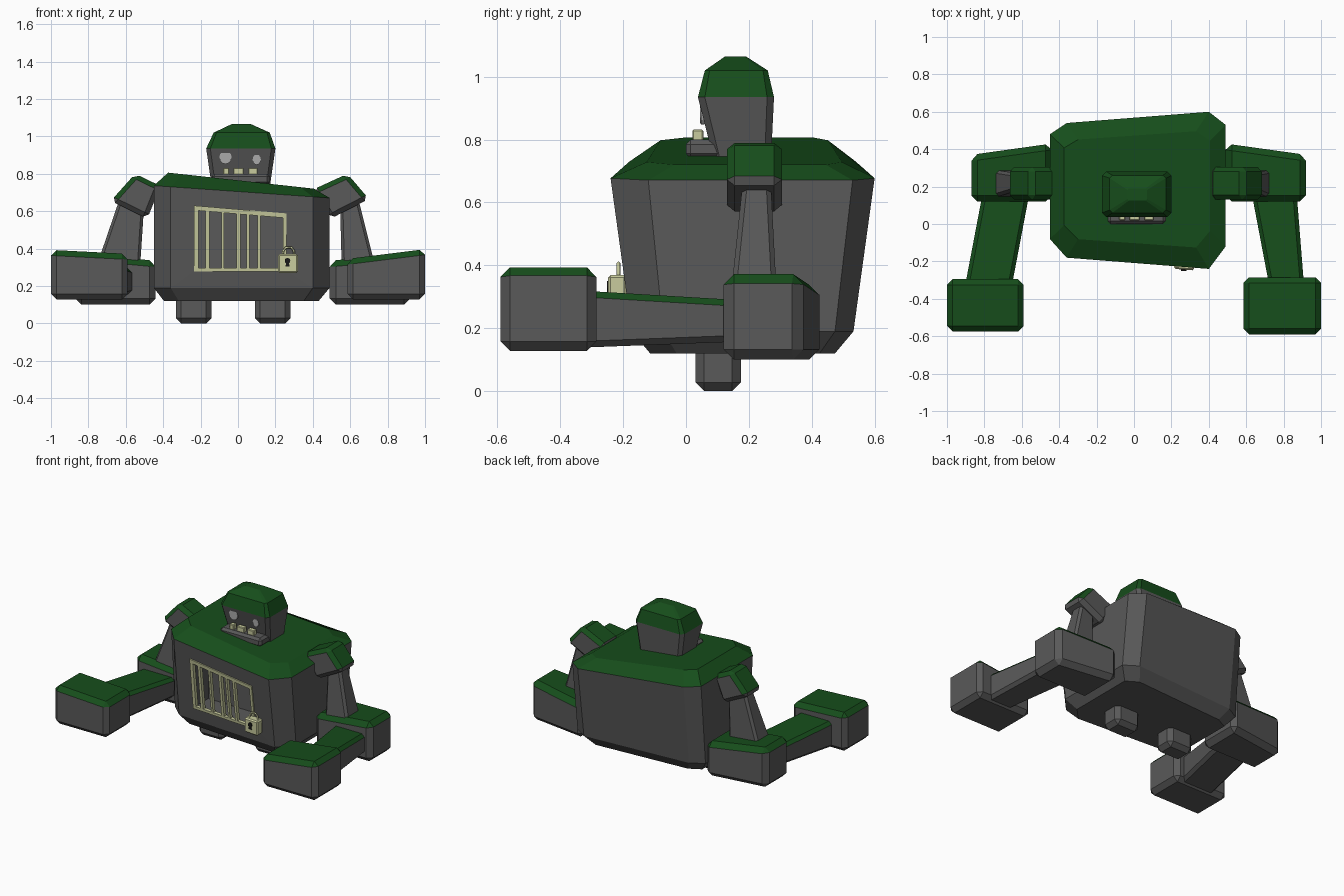
import bpy, bmesh, math
from mathutils import Vector

if "Cube" in bpy.data.objects:
    bpy.data.objects.remove(bpy.data.objects["Cube"])


def mat(name, rgb):
    m = bpy.data.materials.new(name)
    m.diffuse_color = (*rgb, 1)
    m.use_nodes = True
    m.node_tree.nodes["Principled BSDF"].inputs["Base Color"].default_value = m.diffuse_color
    return m


STONE = mat("dark_grey", (0.1, 0.1, 0.1))
GREEN = mat("moss_green", (0.008, 0.075, 0.011))
PALE = mat("pale_metal", (0.58, 0.6, 0.34))
EYE = mat("eye_grey", (0.4, 0.4, 0.4))
BLACK = mat("black", (0.01, 0.01, 0.01))


def finish(bm, name, mats):
    me = bpy.data.meshes.new(name)
    bm.to_mesh(me)
    bm.free()
    for m in mats:
        me.materials.append(m)
    ob = bpy.data.objects.new(name, me)
    bpy.context.collection.objects.link(ob)
    return ob


def loft(name, rings, green_from):
    """Skin stacked rings; bands from index green_from upward are mossy."""
    bm = bmesh.new()
    vs = [[bm.verts.new(p) for p in r] for r in rings]
    n = len(rings[0])
    for k in range(len(vs) - 1):
        for i in range(n):
            j = (i + 1) % n
            f = bm.faces.new((vs[k][i], vs[k][j], vs[k + 1][j], vs[k + 1][i]))
            f.material_index = int(k >= green_from)
    bm.faces.new(vs[0][::-1])
    bm.faces.new(vs[-1]).material_index = 1
    bmesh.ops.recalc_face_normals(bm, faces=bm.faces)
    return finish(bm, name, (STONE, GREEN))


def block(name, front, back, bevel=0.0, green=False, base=STONE):
    """Chamfered six-sided block between two quads."""
    bm = bmesh.new()
    a, b = ([bm.verts.new(p) for p in q] for q in (front, back))
    bm.faces.new(a)
    bm.faces.new(b[::-1])
    for i in range(4):
        j = (i + 1) % 4
        bm.faces.new((a[i], b[i], b[j], a[j]))
    bmesh.ops.recalc_face_normals(bm, faces=bm.faces)
    if bevel:
        bmesh.ops.bevel(bm, geom=list(bm.edges), offset=bevel, segments=1,
                        profile=0.5, affect='EDGES')
    bm.normal_update()
    for f in bm.faces:
        f.material_index = int(green and f.normal.z > 0.3)
    return finish(bm, name, (base, GREEN) if green else (base,))


def prism(name, quad, y0, y1, bevel=0.0, green=False, base=STONE):
    """xz quad extruded from y0 to y1, each given as (at left, at right)."""
    lo, hi = min(p[0] for p in quad), max(p[0] for p in quad)

    def at(y):
        return [(x, y[0] + (y[1] - y[0]) * (x - lo) / (hi - lo), z) for x, z in quad]
    return block(name, at(y0), at(y1), bevel, green, base)


def rect(x0, x1, z0, z1):
    return [(x0, z0), (x1, z0), (x1, z1), (x0, z1)]


def disc(name, x, y, z, rx, rz, depth, m, sides=12):
    bm = bmesh.new()
    bmesh.ops.create_cone(bm, cap_ends=True, segments=sides, radius1=1, radius2=1, depth=1)
    for v in bm.verts:
        v.co = Vector((x + v.co.x * rx, y + v.co.z * depth, z + v.co.y * rz))
    bmesh.ops.recalc_face_normals(bm, faces=bm.faces)
    return finish(bm, name, (m,))


# Torso: eight-sided plan, sloping mossy top, tapering downward
plan = [(-.45, -.08), (-.36, -.18), (.40, -.24), (.49, -.12),
        (.49, .53), (.40, .60), (-.36, .54), (-.45, .48)]
torso = loft("torso", [
    [(x * .88, .18 + (y - .18) * .70, .12) for x, y in plan],
    [(x, .18 + (y - .18) * .84, .19) for x, y in plan],
    [(x, y, .705 - .07 * x) for x, y in plan],
    [(x * .83, .2 + (y - .2) * .74, .765 - .11 * x * .83) for x, y in plan]], 2)

# Cage opening recessed into the chest
window = [(-.225, .29), (.26, .285), (.26, .58), (-.225, .62)]
cutter = prism("cage_cutter", window, (-.4, -.4), (.0, -.0))
cutter.hide_render = True
cut = torso.modifiers.new("cage", 'BOOLEAN')
cut.operation, cut.solver, cut.object = 'DIFFERENCE', 'EXACT', cutter
bpy.context.view_layer.objects.active = torso
bpy.ops.object.modifier_apply(modifier="cage")
bpy.data.objects.remove(cutter)


# Cage bars following the chest surface
def chest_y(x, z):
    top = -.2084 - .079 * x
    low = .18 + (top - .18) * .84
    return low + (top - low) * (z - .19) / (.515 - .07 * x)


def cage_bar(name, quad):
    block(name, [(x, chest_y(x, z) - .01, z) for x, z in quad],
          [(x, chest_y(x, z) + .015, z) for x, z in quad], base=PALE)


def bar_top(x):
    return .61 - .085 * x


for i, (x, w) in enumerate([(-.223, .024), (-.163, .02), (-.082, .015), (.003, .02),
                            (.054, .015), (.112, .017), (.25, .02)]):
    a, b = x - w / 2, x + w / 2
    cage_bar(f"cage_bar_{i}", [(a, .28), (b, .28), (b, bar_top(b)), (a, bar_top(a))])
cage_bar("cage_rail_top", [(-.235, .605), (.26, .563), (.26, .588), (-.235, .63)])
cage_bar("cage_rail_bottom", [(-.235, .277), (.26, .277), (.26, .295), (-.235, .297)])

# Padlock
prism("lock_body", rect(.215, .32, .27, .37), (-.24, -.248), (-.18, -.19), .008, base=PALE)
disc("keyhole_round", .265, -.247, .335, .015, .015, .008, BLACK)
prism("keyhole_slot", [(.254, .305), (.276, .305), (.27, .335), (.26, .335)],
      (-.25, -.251), (-.24, -.24), base=BLACK)
cu = bpy.data.curves.new("lock_shackle", 'CURVE')
cu.dimensions, cu.bevel_depth, cu.bevel_resolution = '3D', .006, 0
arch = [(.24, .36), (.24, .385), (.255, .405), (.285, .407), (.3, .385), (.3, .36)]
sp = cu.splines.new('POLY')
sp.points.add(len(arch) - 1)
for p, (x, z) in zip(sp.points, arch):
    p.co = (x, -.215, z, 1)
cu.materials.append(PALE)
bpy.context.collection.objects.link(bpy.data.objects.new("lock_shackle", cu))


# Head with mossy cap
def octagon(x0, x1, y0, y1, z, c):
    return [(x0, y0 + c, z), (x0 + c, y0, z), (x1 - c, y0, z), (x1, y0 + c, z),
            (x1, y1 - c, z), (x1 - c, y1, z), (x0 + c, y1, z), (x0, y1 - c, z)]


loft("head", [octagon(-.14, .17, .09, .27, .73, .02),
              octagon(-.17, .20, .038, .28, .935, .022),
              octagon(-.13, .17, .06, .26, 1.02, .015),
              octagon(-.035, .07, .125, .19, 1.065, .008)], 1)
prism("jaw", rect(-.14, .17, .74, .80), (0, 0), (.14, .14), .015)
for i, (a, b) in enumerate([(-.08, -.047), (-.025, .03), (.055, .105)]):
    prism(f"tooth_{i}", rect(a, b, .795, .832), (.02, .02), (.055, .055), .004, base=PALE)
disc("eye_left", -.067, .05, .888, .033, .036, .012, EYE)
disc("eye_right", .10, .053, .876, .022, .028, .012, EYE)

# Feet
for side, x in (("left", -.237), ("right", .185)):
    prism(f"foot_{side}", rect(x - .095, x + .095, 0, .15), (.03, .03), (.175, .175), .028)

# Shoulders
prism("shoulder_right", [(.40, .715), (.585, .80), (.70, .665), (.495, .56)],
      (.13, .13), (.305, .305), .025, True)
prism("shoulder_left", [(-.415, .735), (-.55, .80), (-.68, .655), (-.485, .56)],
      (.13, .13), (.305, .305), .025, True)

# Upper arms, widening downward
for side, q in (("right", [(.555, .28), (.74, .28), (.645, .66), (.545, .66)]),
                ("left", [(-.765, .28), (-.525, .28), (-.50, .66), (-.635, .66)])):
    ys = (.14, .14, .18, .18), (.29, .29, .27, .27)
    block(f"upper_arm_{side}", *[[(x, y, z) for (x, z), y in zip(q, yy)] for yy in ys],
          bevel=.015)

# Elbow blocks
prism("elbow_right", [(.49, .10), (.92, .10), (.92, .375), (.49, .335)],
      (.12, .12), (.43, .37), .033, True)
prism("elbow_left", [(-.87, .10), (-.44, .10), (-.44, .335), (-.87, .375)],
      (.12, .12), (.37, .43), .033, True)

# Forearms reaching forward
for side, f, b in (("right", (.725, .91), (.63, .87)), ("left", (-.905, -.655), (-.81, -.56))):
    block(f"forearm_{side}", [(x, -.34, z) for x, z in rect(*f, .138, .32)],
          [(x, .16, z) for x, z in rect(*b, .157, .29)], .02, True)

# Fists
prism("fist_right", [(.585, .128), (1.0, .128), (1.0, .397), (.585, .345)],
      (-.59, -.59), (-.285, -.285), .03, True)
prism("fist_left", [(-1.0, .128), (-.59, .128), (-.59, .372), (-1.0, .393)],
      (-.575, -.575), (-.295, -.295), .03, True)
